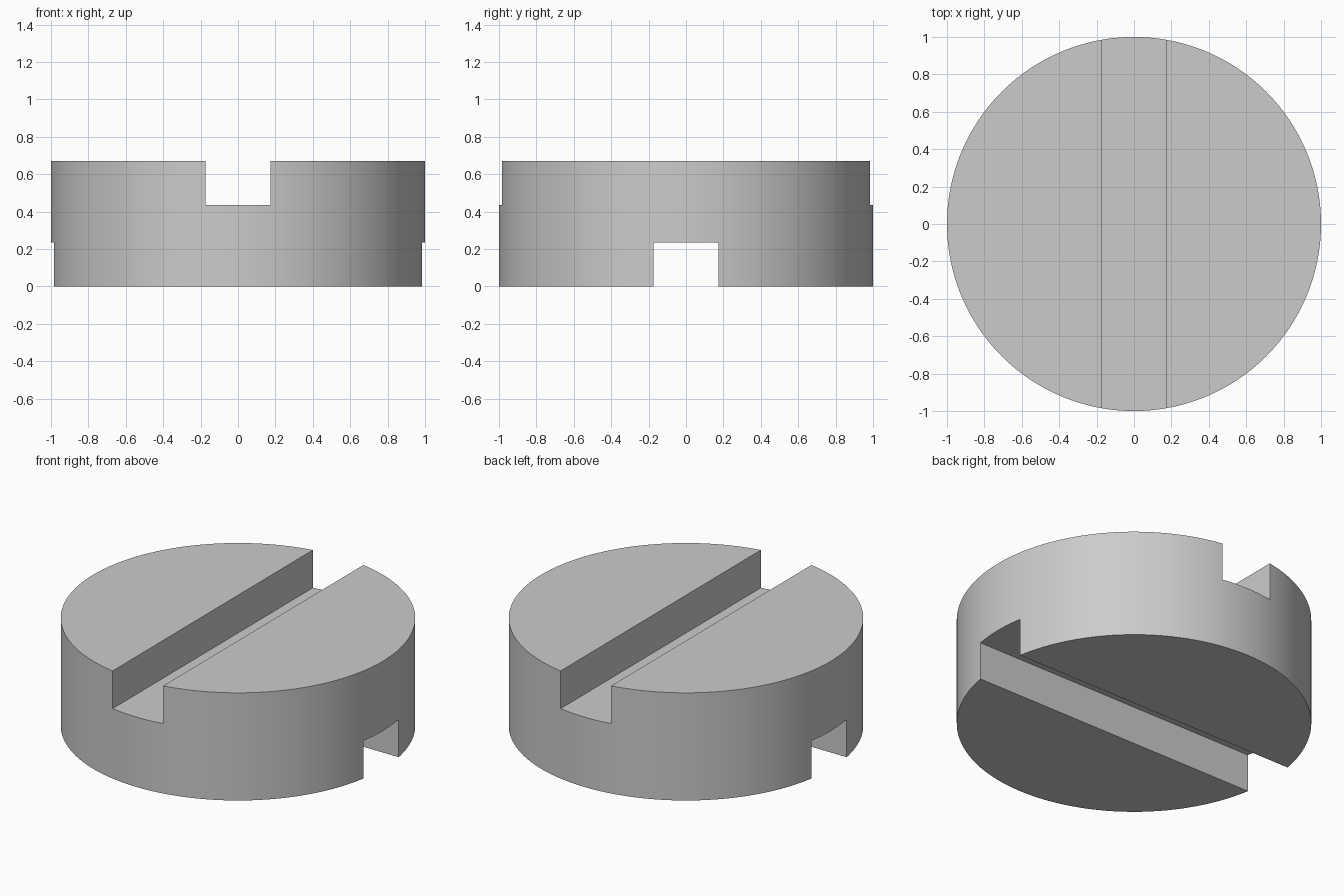
import bpy

if "Cube" in bpy.data.objects:
    bpy.data.objects.remove(bpy.data.objects["Cube"])

HEIGHT, SLOT_WIDTH, SLOT_DEPTH = 0.67, 0.348, 0.235

grey = bpy.data.materials.new("light grey")
grey.diffuse_color = (0.6, 0.6, 0.6, 1)
grey.use_nodes = True
grey.node_tree.nodes["Principled BSDF"].inputs["Base Color"].default_value = grey.diffuse_color

# Round disc body
bpy.ops.mesh.primitive_cylinder_add(vertices=128, radius=1, depth=HEIGHT,
                                    location=(0, 0, HEIGHT / 2))
disc = bpy.context.object
disc.name = "coupling_disc"
disc.data.materials.append(grey)


def cut_slot(name, size_x, size_y, z):
    """Cut a straight slot right across the disc, centred on height z."""
    bpy.ops.mesh.primitive_cube_add(size=1, location=(0, 0, z))
    cutter = bpy.context.object
    cutter.name = name
    cutter.scale = (size_x, size_y, 2 * SLOT_DEPTH)
    cutter.data.materials.append(grey)
    cutter.hide_render = True
    cutter.hide_set(True)
    mod = disc.modifiers.new(name, 'BOOLEAN')
    mod.operation = 'DIFFERENCE'
    mod.solver = 'EXACT'
    mod.object = cutter


# Top slot runs front to back, bottom slot runs side to side
cut_slot("top_slot_cutter", SLOT_WIDTH, 3, HEIGHT)
cut_slot("bottom_slot_cutter", 3, SLOT_WIDTH, 0)

# Apply the cuts, then smooth the rim while keeping the slot edges sharp
bpy.ops.object.select_all(action='DESELECT')
disc.select_set(True)
bpy.context.view_layer.objects.active = disc
for mod in list(disc.modifiers):
    bpy.ops.object.modifier_apply(modifier=mod.name)
for obj in [o for o in bpy.data.objects if o is not disc]:
    bpy.data.objects.remove(obj)
bpy.ops.object.shade_smooth_by_angle(angle=0.5)
